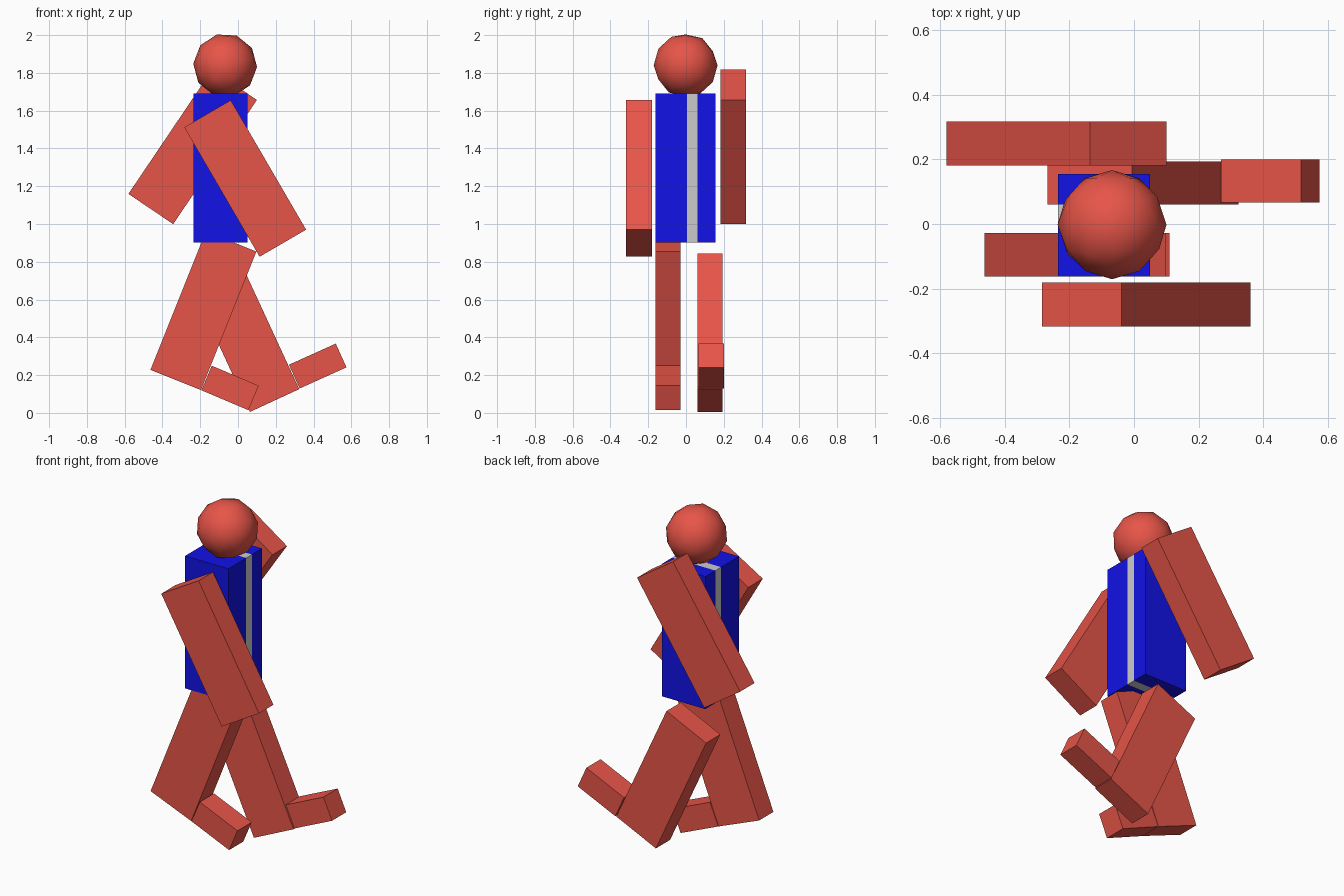
import bpy
from math import radians

if "Cube" in bpy.data.objects:
    bpy.data.objects.remove(bpy.data.objects["Cube"])


def material(name, rgb):
    mat = bpy.data.materials.new(name)
    mat.diffuse_color = (*rgb, 1)
    mat.use_nodes = True
    mat.node_tree.nodes["Principled BSDF"].inputs["Base Color"].default_value = mat.diffuse_color
    return mat


RED = material("red_brown", (0.8, 0.09, 0.065))
BLUE = material("blue", (0.006, 0.006, 0.8))


def box(name, x, z, y0, y1, width, height, tilt=0, mat=RED):
    """Box centred at x, z, spanning y0..y1, swung about the y axis."""
    bpy.ops.mesh.primitive_cube_add(size=1, location=(x, (y0 + y1) / 2, z),
                                    rotation=(0, radians(tilt), 0))
    ob = bpy.context.object
    ob.name = name
    ob.scale = (width, y1 - y0, height)
    if mat:
        ob.data.materials.append(mat)
    return ob


# Torso: two blue blocks with a grey band between them
TORSO = dict(x=-0.093, z=1.296, width=0.286, height=0.79)
box("torso_front", y0=-0.162, y1=0.006, mat=BLUE, **TORSO)
box("torso_band", y0=0.006, y1=0.06, mat=None, **TORSO)
box("torso_back", y0=0.06, y1=0.155, mat=BLUE, **TORSO)

# Arms
box("near_arm", 0.038, 1.241, -0.317, -0.181, 0.285, 0.793, -30.2)
box("far_arm", -0.24, 1.408, 0.182, 0.318, 0.286, 0.793, 34)

# Legs
box("near_leg", -0.183, 0.541, -0.162, -0.028, 0.288, 0.79, 21.8)
box("far_leg", 0.028, 0.424, 0.06, 0.194, 0.288, 0.79, -24.8)

# Feet
box("near_foot", -0.042, 0.132, -0.162, -0.028, 0.27, 0.141, 23)
box("far_foot", 0.422, 0.248, 0.066, 0.2, 0.272, 0.138, -24.3)

# Head
bpy.ops.mesh.primitive_ico_sphere_add(subdivisions=2, radius=0.169,
                                      location=(-0.068, -0.002, 1.84),
                                      rotation=(radians(90), radians(-15), 0))
head = bpy.context.object
head.name = "head"
head.data.materials.append(RED)
bpy.ops.object.shade_smooth()
